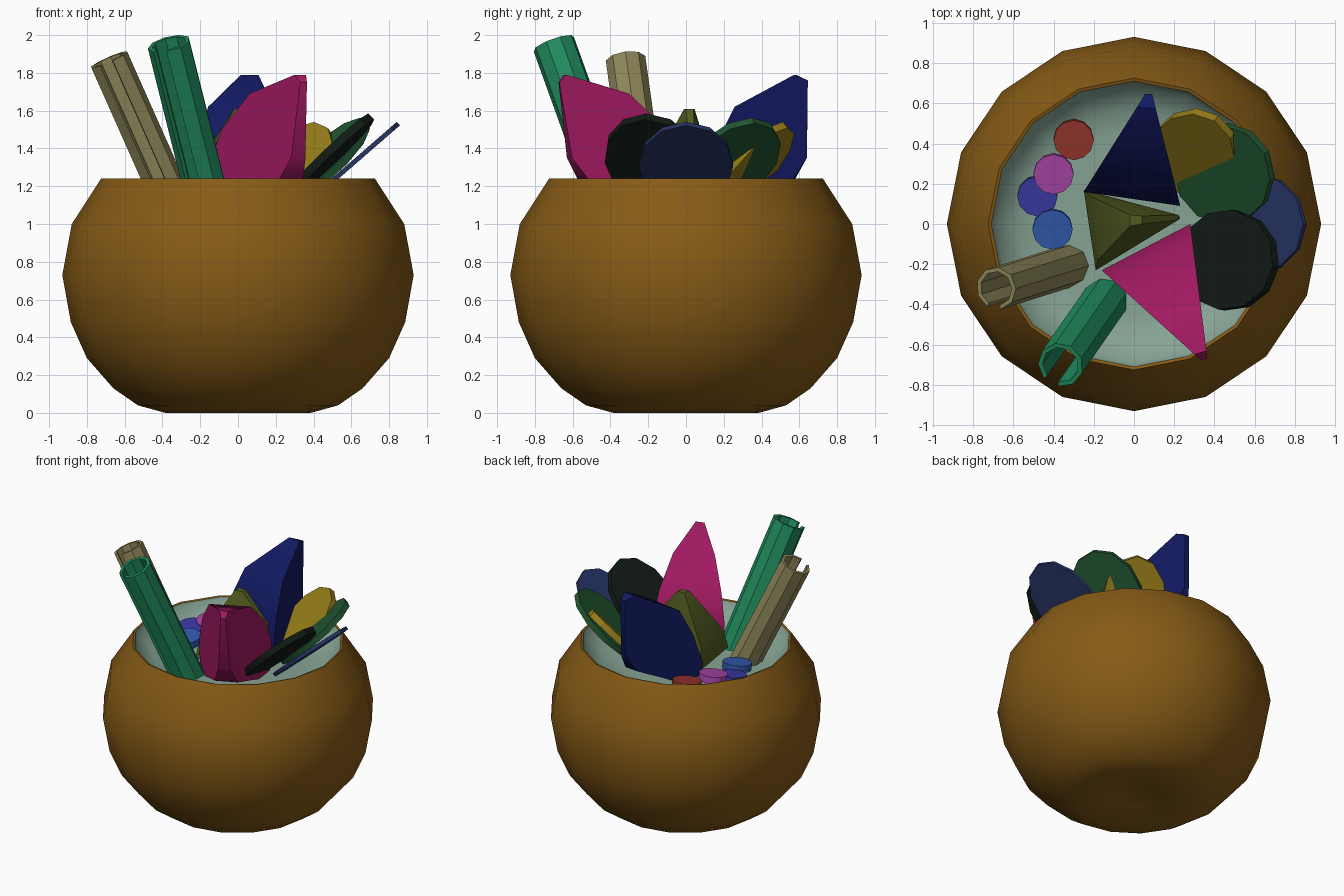
import bpy, bmesh, math
from mathutils import Vector, Matrix

if "Cube" in bpy.data.objects:
    bpy.data.objects.remove(bpy.data.objects["Cube"])


def material(name, rgb):
    m = bpy.data.materials.new(name)
    m.diffuse_color = (*rgb, 1)
    m.use_nodes = True
    m.node_tree.nodes["Principled BSDF"].inputs["Base Color"].default_value = m.diffuse_color
    return m


def finish(name, bm, rgb, smooth=0):
    bmesh.ops.recalc_face_normals(bm, faces=bm.faces)
    me = bpy.data.meshes.new(name)
    bm.to_mesh(me)
    bm.free()
    ob = bpy.data.objects.new(name, me)
    bpy.context.collection.objects.link(ob)
    me.materials.append(material(name + "_colour", rgb))
    if smooth:
        bpy.ops.object.select_all(action='DESELECT')
        ob.select_set(True)
        bpy.context.view_layer.objects.active = ob
        bpy.ops.object.shade_smooth_by_angle(angle=math.radians(smooth))
    return ob


def lathe(bm, profile, sides=16):
    rings = []
    for r, z in profile:
        if r == 0:
            rings.append([bm.verts.new((0, 0, z))] * sides)
        else:
            rings.append([bm.verts.new((r * math.cos(i * math.tau / sides),
                                        r * math.sin(i * math.tau / sides), z)) for i in range(sides)])
    faces = []
    for a, b in zip(rings, rings[1:]):
        for i in range(sides):
            j = (i + 1) % sides
            faces.append(bm.faces.new(list(dict.fromkeys((a[i], a[j], b[j], b[i])))))
    return faces


# Bowl: brown shell with a pale lining and filling
bm = bmesh.new()
faces = lathe(bm, [(0, .08), (.15, .03), (.385, 0), (.53, .04), (.66, .13), (.8, .29), (.885, .48),
                   (.93, .73), (.88, 1.0), (.725, 1.24), (.71, 1.235),
                   (.69, 1.19), (.58, 1.11), (.45, 1.1), (0, 1.1)])
for f in faces[10 * 16:]:
    f.material_index = 1
bowl = finish("bowl", bm, (.24, .105, .008), 40)
bowl.data.materials.append(material("lining_colour", (.24, .37, .3)))


# Split hollow sticks
def stick(name, top, slope, radius, slit, rgb, length=1.0, n=8):
    axis = Vector((*slope, -1)).normalized()
    e1 = Vector((*slit, 0))
    e1 = (e1 - axis * e1.dot(axis)).normalized()
    e2 = axis.cross(e1)
    bm = bmesh.new()
    rows = []
    for k in range(n + 1):
        a = math.radians(20 + 320 * k / n)
        d = e1 * math.cos(a) + e2 * math.sin(a)
        rows.append([bm.verts.new(Vector(top) + d * r + axis * t)
                     for r, t in ((radius, 0), (radius, length), (radius * .8, length), (radius * .8, 0))])
    for a, b in zip(rows, rows[1:]):
        for i in range(4):
            j = (i + 1) % 4
            bm.faces.new((a[i], a[j], b[j], b[i]))
    bm.faces.new(rows[0])
    bm.faces.new(rows[-1])
    finish(name, bm, rgb, 30)


stick("tan_stick", (-.685, -.32, 1.87), (.445, .14), .107, (-.2, -1), (.27, .24, .1))
stick("green_stick", (-.365, -.70, 1.955), (.25, .36), .115, (-.5, -.87), (.015, .27, .115))


# Fruit wedges: thin edge outside, thick rind towards the centre
def wedge(name, tips, corners, profile, rgb):
    bm = bmesh.new()
    for tip, corner in zip(tips, corners):
        for f, z in profile:
            p = Vector(tip).lerp(Vector(corner), f)
            bm.verts.new((p.x, p.y, z))
    res = bmesh.ops.convex_hull(bm, input=bm.verts)
    loose = [v for v in bm.verts if not v.link_faces]
    bmesh.ops.delete(bm, geom=loose, context='VERTS')
    bmesh.ops.dissolve_limit(bm, angle_limit=.02, verts=bm.verts, edges=bm.edges)
    finish(name, bm, rgb, 35)


wedge("pink_wedge", [(.33, -.675), (.365, -.67)], [(-.16, -.23), (.28, 0)],
      [(0, 1.75), (.06, 1.79), (.55, 1.69), (.85, 1.5), (1, 1.3), (.95, 1.05), (.27, 1.2), (.1, 1.35)],
      (.35, .01, .12))
wedge("navy_wedge", [(.055, .645), (.09, .645)], [(-.25, .16), (.23, .09)],
      [(0, 1.76), (.13, 1.79), (.7, 1.62), (.88, 1.42), (1, 1.2), (.95, 1.02), (.16, 1.22), (.01, 1.35)],
      (.006, .01, .12))

# Small central wedge with a narrow peak
bm = bmesh.new()
for p in [(-.25, .17, 1.15), (-.19, -.23, 1.15), (-.22, .14, 1.3), (-.18, -.18, 1.3),
          (-.02, .045, 1.61), (-.02, -.01, 1.61), (.04, .04, 1.61), (.04, 0, 1.61),
          (.22, .045, 1.4), (.22, .02, 1.4), (.23, .03, 1.2), (-.1, .12, 1.05), (-.08, -.14, 1.05)]:
    bm.verts.new(p)
bmesh.ops.convex_hull(bm, input=bm.verts)
bmesh.ops.delete(bm, geom=[v for v in bm.verts if not v.link_faces], context='VERTS')
finish("olive_wedge", bm, (.085, .11, .015), 25)


# Leaning oval slices
def slice_disc(name, centre, azimuth, rise, half_len, half_wid, thick, rgb):
    az, el = math.radians(azimuth), math.radians(rise)
    rot = Matrix.Rotation(az, 4, 'Z') @ Matrix.Rotation(-el, 4, 'Y')
    bm = bmesh.new()
    bmesh.ops.create_cone(bm, cap_ends=True, segments=12, radius1=1, radius2=1, depth=1,
                          matrix=Matrix.Translation(centre) @ rot
                          @ Matrix.Diagonal((half_len, half_wid, thick, 1)))
    finish(name, bm, rgb, 30)


slice_disc("blue_slice", (.60, 0, 1.315), 0, 41, .33, .25, .025, (.02, .035, .13))
slice_disc("green_slice", (.45, .25, 1.33), 27, 43, .32, .25, .04, (.015, .09, .03))
slice_disc("yellow_slice", (.29, .34, 1.28), 57, 48, .33, .22, .045, (.3, .2, .01))
slice_disc("black_slice", (.47, -.18, 1.34), -8, 44, .33, .25, .045, (.006, .011, .008))

# Small round berries floating on the filling
for name, x, y, z, rgb in [("red_berry", -.30, .42, 1.155, (.3, .035, .025)),
                           ("pink_berry", -.40, .25, 1.17, (.38, .06, .38)),
                           ("indigo_berry", -.48, .14, 1.145, (.045, .04, .36)),
                           ("blue_berry", -.405, -.025, 1.15, (.03, .1, .42))]:
    slice_disc(name, (x, y, z), 90, 8, .1, .1, .05, rgb)
